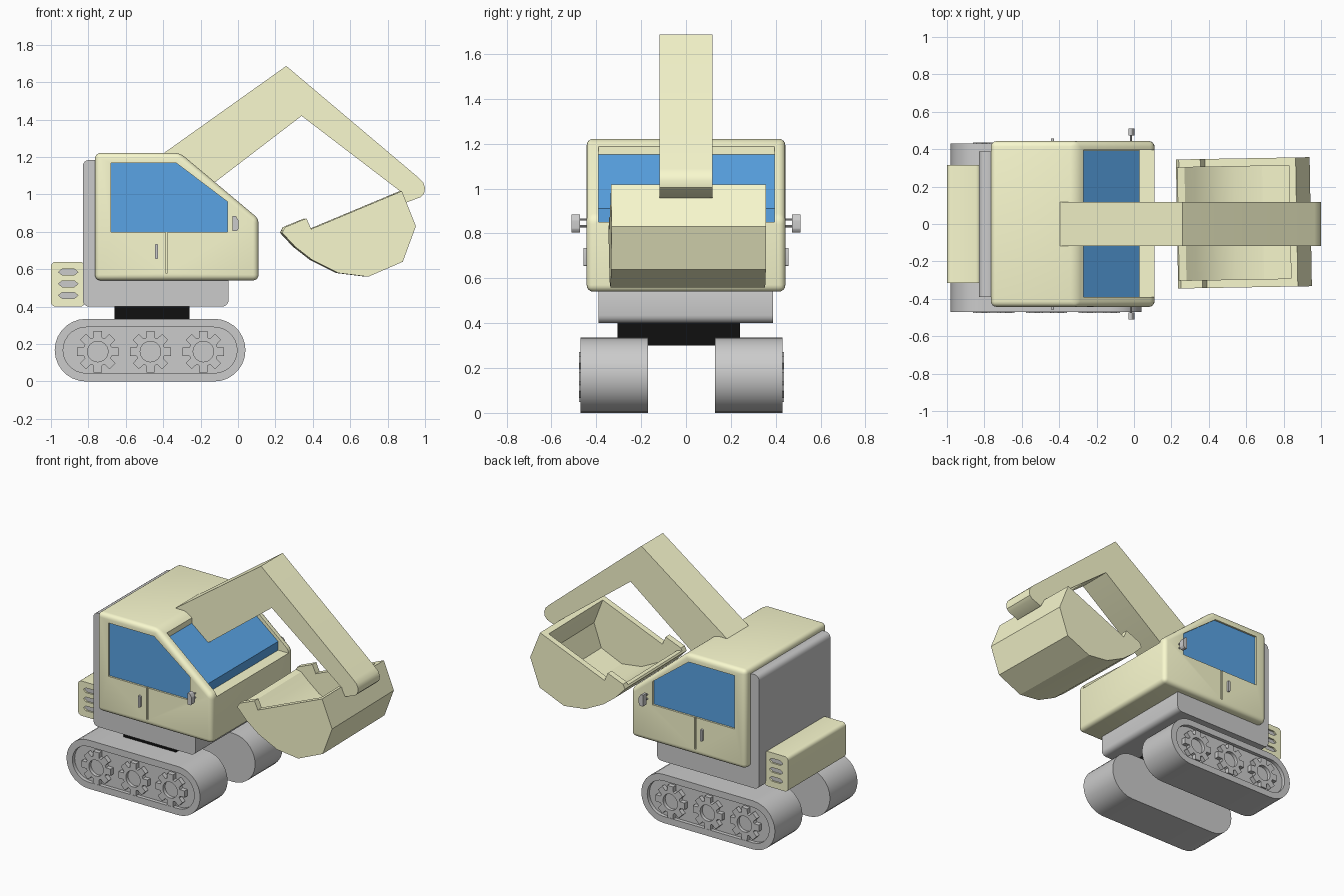
import bpy, bmesh
from math import sin, cos, pi, radians
from mathutils import Matrix, Vector

if "Cube" in bpy.data.objects:
    bpy.data.objects.remove(bpy.data.objects["Cube"])


def material(name, rgb):
    m = bpy.data.materials.new(name)
    m.diffuse_color = (*rgb, 1)
    m.use_nodes = True
    m.node_tree.nodes["Principled BSDF"].inputs["Base Color"].default_value = m.diffuse_color
    return m


CREAM = material("cream_paint", (0.95, 0.95, 0.62))
BLUE = material("blue_glass", (0.10, 0.37, 0.78))
BLACK = material("black_rubber", (0.005, 0.005, 0.005))


def prism(name, pts, y0, y1, mat=None, bevel=0, all_edges=False):
    """Extrude an x-z profile from y0 to y1, optionally rounding its corners."""
    bm = bmesh.new()
    face = bm.faces.new([bm.verts.new((x, y0, z)) for x, z in pts])
    ext = bmesh.ops.extrude_face_region(bm, geom=[face])["geom"]
    bmesh.ops.translate(bm, vec=(0, y1 - y0, 0),
                        verts=[v for v in ext if isinstance(v, bmesh.types.BMVert)])
    bmesh.ops.recalc_face_normals(bm, faces=bm.faces)
    if bevel:
        edges = [e for e in bm.edges
                 if all_edges or abs(e.verts[0].co.y - e.verts[1].co.y) > 1e-4]
        bmesh.ops.bevel(bm, geom=edges, offset=bevel, segments=4, profile=0.5,
                        affect='EDGES', clamp_overlap=True)
    me = bpy.data.meshes.new(name)
    bm.to_mesh(me)
    bm.free()
    ob = bpy.data.objects.new(name, me)
    bpy.context.collection.objects.link(ob)
    if mat:
        me.materials.append(mat)
    return ob


def rect(x0, x1, z0, z1):
    return [(x0, z0), (x1, z0), (x1, z1), (x0, z1)]


def circle(cx, cz, r, n=24):
    return [(cx + r * cos(2 * pi * i / n), cz + r * sin(2 * pi * i / n)) for i in range(n)]


def stadium(x0, x1, z0, z1, n=14):
    r, cz = (z1 - z0) / 2, (z0 + z1) / 2
    right = [(x1 - r + r * sin(pi * i / n), cz - r * cos(pi * i / n)) for i in range(n + 1)]
    left = [(x0 + r - r * sin(pi * i / n), cz + r * cos(pi * i / n)) for i in range(n + 1)]
    return right + left


def cut(ob, pts, y0, y1):
    """Subtract a prism from an object."""
    cutter = prism("cutter", pts, y0, y1)
    cutter.hide_render = True
    mod = ob.modifiers.new("cut", 'BOOLEAN')
    mod.operation, mod.solver, mod.object = 'DIFFERENCE', 'EXACT', cutter
    bpy.context.view_layer.objects.active = ob
    bpy.ops.object.modifier_apply(modifier="cut")
    bpy.data.objects.remove(cutter)


# Tracks with recessed outer panels and three toothed wheels each
def gear(cx, cz):
    pts = []
    for i in range(8):
        a = i * pi / 4
        for r, d in ((0.078, -0.30), (0.113, -0.20), (0.113, 0.20), (0.078, 0.30)):
            pts.append((cx + r * cos(a + d), cz + r * sin(a + d)))
    return pts


MID = -0.02
for s, side in ((-1, "right"), (1, "left")):
    track = prism(f"track_{side}", stadium(-0.98, 0.04, 0, 0.335), MID + s * 0.15, MID + s * 0.45)
    cut(track, stadium(-0.935, -0.005, 0.045, 0.29), MID + s * 0.425, MID + s * 0.6)
    for i, x in enumerate((-0.75, -0.468, -0.185)):
        wheel = prism(f"wheel_{side}_{i + 1}", gear(x, 0.16), MID + s * 0.42, MID + s * 0.456)
        cut(wheel, circle(x, 0.16, 0.055), MID + s * 0.432, MID + s * 0.6)

# Turntable
prism("turntable", rect(-0.66, -0.26, 0.30, 0.42), -0.305, 0.24, BLACK)

# Chassis with back wall
prism("chassis", [(-0.83, 0.40), (-0.05, 0.40), (-0.05, 0.57), (-0.74, 0.57),
                  (-0.74, 1.185), (-0.83, 1.185)], -0.39, 0.388, None, 0.035)

# Rear counterweight with vents
weight = prism("counterweight", rect(-1.0, -0.82, 0.40, 0.64), -0.315, 0.315, CREAM, 0.025)
for s, side in ((-1, "right"), (1, "left")):
    for i, z in enumerate((0.46, 0.522, 0.585)):
        slot = [(-0.96, z), (-0.94, z - 0.016), (-0.875, z - 0.016),
                (-0.855, z), (-0.875, z + 0.016), (-0.94, z + 0.016)]
        cut(weight, slot, s * 0.295, s * 0.4)
        prism(f"vent_{side}_{i + 1}", slot, s * 0.29, s * 0.303)

# Cab shell with windscreen notch
cab = prism("cab", [(-0.765, 0.54), (0.11, 0.54), (0.11, 0.87), (-0.31, 1.222), (-0.765, 1.222)],
            -0.443, 0.443, CREAM, 0.03, True)
cut(cab, [(-0.27, 1.3), (-0.27, 1.10), (0.03, 0.85), (0.2, 0.85), (0.2, 1.3)], -0.39, 0.395)
prism("windscreen", [(-0.27, 1.05), (0.03, 0.80), (0.03, 0.91), (-0.27, 1.152)],
      -0.389, 0.394, BLUE)

# Side windows, door seams, handles and mirrors
WINDOW = [(-0.68, 0.80), (-0.055, 0.80), (-0.055, 0.96), (-0.33, 1.168), (-0.68, 1.168)]
for s, side in ((-1, "right"), (1, "left")):
    cut(cab, WINDOW, s * 0.42, s * 0.5)
    cut(cab, rect(-0.388, -0.376, 0.58, 0.81), s * 0.433, s * 0.5)
    prism(f"side_window_{side}", WINDOW, s * 0.40, s * 0.43, BLUE)
    prism(f"door_handle_{side}", rect(-0.444, -0.428, 0.655, 0.735), s * 0.435, s * 0.458, None, 0.006)
    prism(f"mirror_{side}", [(-0.03, 0.805), (-0.005, 0.805), (0.004, 0.82), (0.004, 0.86),
                             (-0.012, 0.885), (-0.03, 0.885)], s * 0.472, s * 0.51, None, 0.004)
    for i, z in enumerate((0.832, 0.862)):
        prism(f"mirror_rod_{side}_{i + 1}", circle(-0.016, z, 0.005, 8), s * 0.43, s * 0.48)

# Boom and stick in one bent arm with a rounded tip
prism("arm", [(-0.405, 1.215), (0.258, 1.687), (0.965, 1.09), (0.99, 1.065), (1.0, 1.035),
              (0.995, 1.005), (0.975, 0.985), (0.90, 0.957), (0.87, 1.015), (0.34, 1.42),
              (-0.13, 1.06), (-0.25, 1.0)], -0.118, 0.118, CREAM)

# Bucket: solid outline with raised cheeks, hollowed out and slightly turned
bucket = prism("bucket", [(0.87, 1.018), (0.945, 0.83), (0.875, 0.64), (0.69, 0.56), (0.53, 0.58),
                          (0.39, 0.65), (0.30, 0.72), (0.23, 0.795), (0.245, 0.825),
                          (0.36, 0.872), (0.385, 0.815)], -0.345, 0.345, CREAM)
cut(bucket, [(0.80, 1.15), (0.835, 1.0), (0.90, 0.83), (0.845, 0.67), (0.69, 0.60), (0.54, 0.62),
             (0.41, 0.685), (0.33, 0.75), (0.275, 0.80), (0.2, 0.815), (0.2, 1.15)], -0.302, 0.302)
pivot = Vector((0.58, 0, 0.8))
bucket.data.transform(Matrix.Translation(pivot + Vector((0, 0.006, 0)))
                      @ Matrix.Rotation(radians(1), 4, 'Z') @ Matrix.Translation(-pivot))

# Smooth the rounded surfaces, keep hard edges
for ob in bpy.context.scene.objects:
    ob.select_set(True)
bpy.context.view_layer.objects.active = cab
bpy.ops.object.shade_smooth_by_angle(angle=radians(28))
